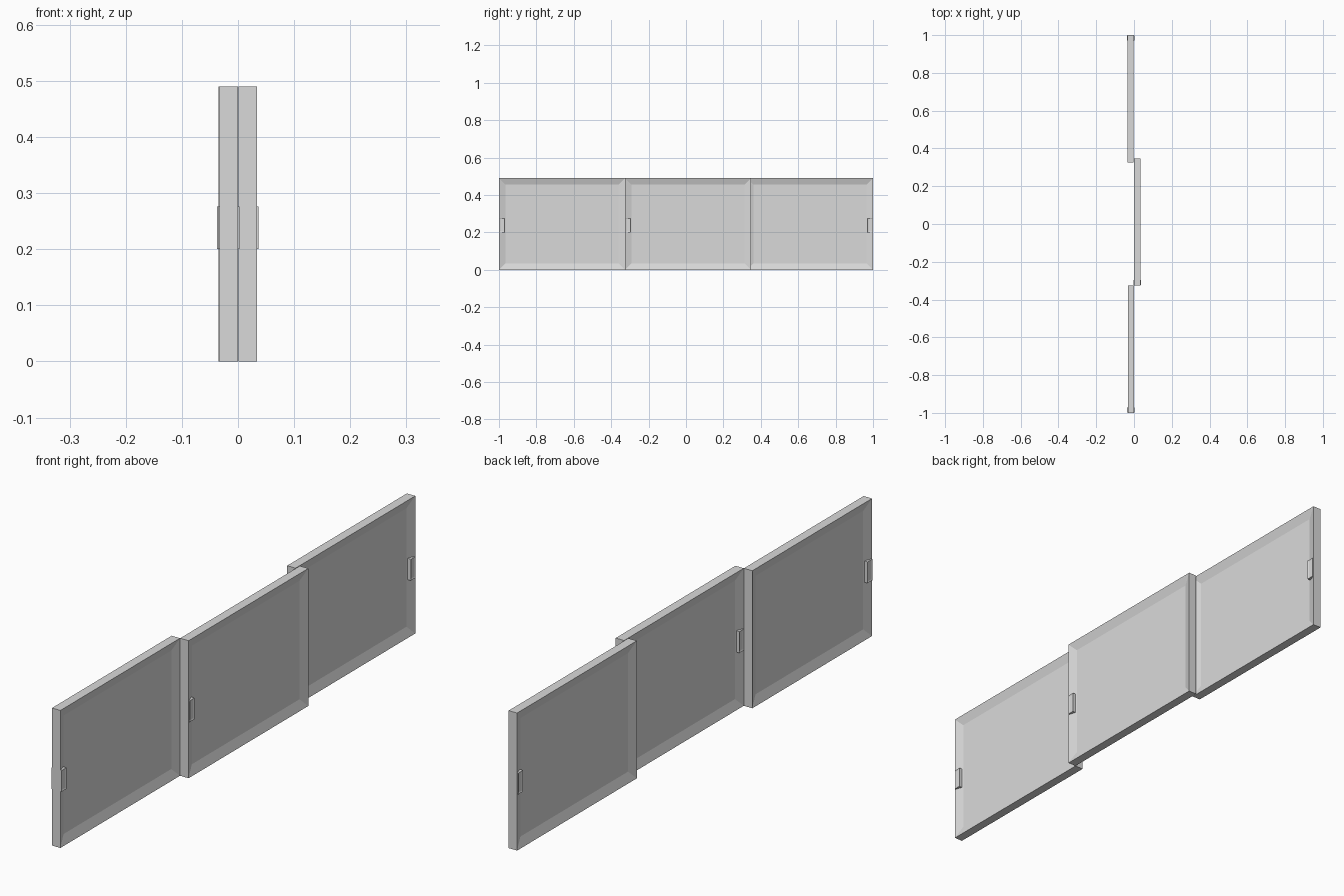
import bpy
import bmesh
from mathutils import Vector

default = bpy.data.objects.get("Cube")
if default:
    bpy.data.objects.remove(default, do_unlink=True)

# Single light grey material
grey = bpy.data.materials.new("light_grey")
grey.use_nodes = True
colour = (0.7, 0.7, 0.7, 1)
grey.diffuse_color = colour
grey.node_tree.nodes["Principled BSDF"].inputs["Base Color"].default_value = colour


def recessed_slab(name, low, high, border, depth):
    """Box whose two wide sides (+x and -x) carry a sunken rectangle."""
    low, high = Vector(low), Vector(high)
    size, centre = high - low, (low + high) / 2
    bm = bmesh.new()
    bmesh.ops.create_cube(bm, size=1)
    for v in bm.verts:
        v.co = Vector(a * b for a, b in zip(v.co, size))
    bm.normal_update()
    wide = [f for f in bm.faces if abs(f.normal.x) > 0.9]
    bmesh.ops.inset_individual(bm, faces=wide, thickness=border,
                               depth=-depth, use_even_offset=True)
    mesh = bpy.data.meshes.new(name)
    bm.to_mesh(mesh)
    bm.free()
    mesh.materials.append(grey)
    obj = bpy.data.objects.new(name, mesh)
    obj.location = centre
    bpy.context.collection.objects.link(obj)
    return obj


WIDTH, HEIGHT, THICK = 0.674, 0.49, 0.033
PROUD = 0.003          # how far a handle stands off its panel
GRIP = 0.026           # handle width
GAP = 0.003            # handle distance from the panel end

# name, inner x, start y, handle at the far (+y) end
panels = [
    ("front", -THICK, -1.0, False),
    ("middle", 0.0005, -0.326, False),
    ("back", -THICK - 0.0015, 1.0 - WIDTH, True),
]

for name, x, y, far_end in panels:
    # Sliding panel with a framed pane on both sides
    recessed_slab(name + "_sliding_panel", (x, y, 0),
                  (x + THICK, y + WIDTH, HEIGHT), 0.034, 0.011)
    # Pull handle passing through the frame, rimmed on both sides
    h = y + WIDTH - GAP - GRIP if far_end else y + GAP
    recessed_slab(name + "_pull_handle", (x - PROUD, h, 0.2),
                  (x + THICK + PROUD, h + GRIP, 0.276), 0.005, 0.002)
